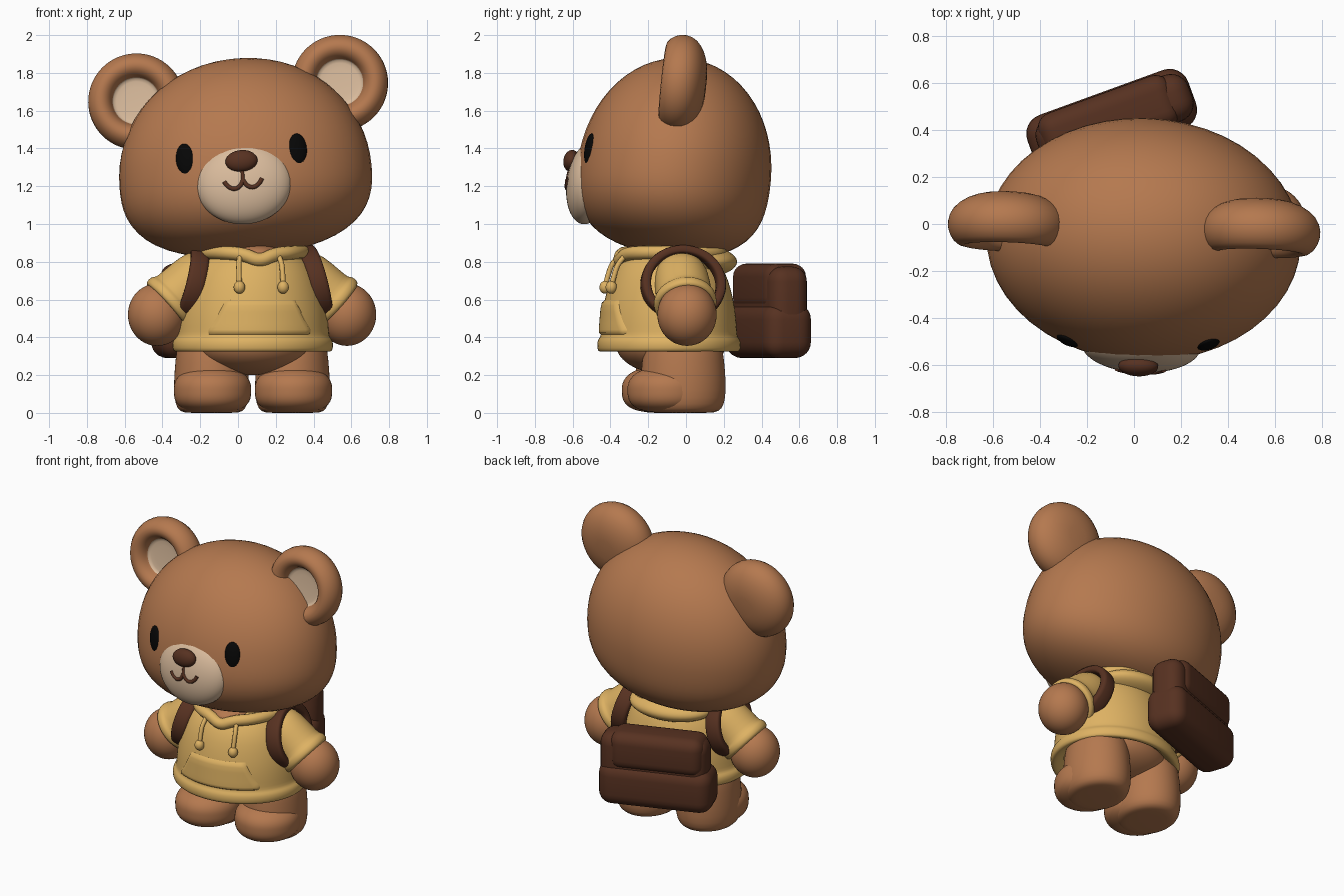
import bpy, bmesh, math
from mathutils import Matrix, Vector

if "Cube" in bpy.data.objects:
    bpy.data.objects.remove(bpy.data.objects["Cube"])

def material(name, r, g, b):
    m = bpy.data.materials.new(name)
    m.diffuse_color = (r, g, b, 1)
    m.use_nodes = True
    m.node_tree.nodes["Principled BSDF"].inputs["Base Color"].default_value = m.diffuse_color
    return m

FUR = material("brown fur", 0.46, 0.19, 0.078)
CREAM = material("cream", 0.70, 0.50, 0.335)
YELLOW = material("yellow cloth", 0.73, 0.445, 0.125)
LEATHER = material("dark brown", 0.095, 0.031, 0.015)
BLACK = material("black", 0.002, 0.002, 0.002)

def place(x, y, z, yaw=0, roll=0, pitch=0):
    return (Matrix.Translation((x, y, z)) @ Matrix.Rotation(math.radians(yaw), 4, 'Z')
            @ Matrix.Rotation(math.radians(roll), 4, 'Y') @ Matrix.Rotation(math.radians(pitch), 4, 'X'))

def finish(name, bm, mats, mat4, subdiv=0):
    bmesh.ops.recalc_face_normals(bm, faces=bm.faces)
    for f in bm.faces:
        f.smooth = True
    me = bpy.data.meshes.new(name)
    bm.to_mesh(me)
    bm.free()
    ob = bpy.data.objects.new(name, me)
    bpy.context.collection.objects.link(ob)
    for m in mats:
        me.materials.append(m)
    ob.matrix_world = mat4
    if subdiv:
        mod = ob.modifiers.new("smooth", 'SUBSURF')
        mod.levels = mod.render_levels = subdiv
    return ob

def blob(name, mat, base, centre, radii, n=2.0, down=None, n_down=None, turn=0):
    """Ellipsoid whose side profile is a superellipse; lower half may differ."""
    bm = bmesh.new()
    bmesh.ops.create_uvsphere(bm, u_segments=48, v_segments=32, radius=1)
    for v in bm.verts:
        low = v.co.z < 0
        e = (n_down or n) if low else n
        v.co *= (math.hypot(v.co.x, v.co.y) ** e + abs(v.co.z) ** e) ** (-1 / e)
        v.co = (v.co.x * radii[0], v.co.y * radii[1],
                v.co.z * (down if low and down else radii[2]))
    return finish(name, bm, [mat], base @ place(*centre, yaw=turn))

def lathe(name, mats, mat4, profile, rule=None, subdiv=1):
    """Spin (radius, height) points about local z."""
    bm = bmesh.new()
    n = 40
    rings = [[bm.verts.new((r * math.cos(2 * math.pi * i / n), r * math.sin(2 * math.pi * i / n), z))
              for i in range(n)] for r, z in profile]
    for a, b in zip(rings, rings[1:]):
        for i in range(n):
            bm.faces.new((a[i], a[(i + 1) % n], b[(i + 1) % n], b[i]))
    bmesh.ops.remove_doubles(bm, verts=bm.verts, dist=1e-5)
    if rule:
        for f in bm.faces:
            f.material_index = rule(f.calc_center_median())
    return finish(name, bm, mats, mat4, subdiv)

def tube(name, mat, base, points, radius, cyclic=False):
    cu = bpy.data.curves.new(name, 'CURVE')
    cu.dimensions = '3D'
    cu.bevel_depth, cu.bevel_resolution, cu.use_fill_caps = radius, 4, True
    sp = cu.splines.new('NURBS')
    sp.points.add(len(points) - 1)
    for p, co in zip(sp.points, points):
        p.co = (*co, 1)
    sp.order_u, sp.use_endpoint_u, sp.use_cyclic_u, sp.resolution_u = 3, not cyclic, cyclic, 8
    cu.materials.append(mat)
    ob = bpy.data.objects.new(name, cu)
    bpy.context.collection.objects.link(ob)
    ob.matrix_world = base
    bpy.ops.object.select_all(action='DESELECT')
    ob.select_set(True)
    bpy.context.view_layer.objects.active = ob
    bpy.ops.object.convert(target='MESH')

def soft_box(name, mat, base, centre, size, bevel):
    bm = bmesh.new()
    bmesh.ops.create_cube(bm, size=1)
    for v in bm.verts:
        v.co = Vector(v.co[i] * size[i] for i in range(3))
    bmesh.ops.bevel(bm, geom=bm.edges[:], offset=bevel, segments=6, profile=0.5, affect='EDGES')
    return finish(name, bm, [mat], base @ place(*centre))

HEAD = place(0.04, -0.066, 1.25, yaw=-1.5, roll=-5.2, pitch=-8)
BODY = place(0.078, -0.09, 0, yaw=8)
LEGS = place(0.078, -0.09, 0, yaw=4)
PACK = place(-0.09, 0.422, 0, yaw=20)
FX = 0.0  # face centre line

# Head, muzzle and nose
blob("head", FUR, HEAD, (0, 0, 0), (0.67, 0.515, 0.63), n=2.05, down=0.41, n_down=2.6)
blob("muzzle", CREAM, HEAD, (FX, -0.442, -0.095), (0.255, 0.115, 0.22))
blob("nose", LEATHER, HEAD, (FX, -0.547, 0.008), (0.085, 0.043, 0.058))

# Mouth drawn on the muzzle surface
def on_muzzle(x, z):
    return (FX + x, -0.439 - 0.115 * math.sqrt(1 - (x / 0.255) ** 2 - ((z + 0.095) / 0.22) ** 2), z)

smile = [(-0.1, -0.094), (-0.088, -0.119), (-0.05, -0.142), (-0.012, -0.125), (0, -0.094)]
for side in (-1, 1):
    tube("smile", LEATHER, HEAD, [on_muzzle(side * x, z) for x, z in smile], 0.012)
tube("lip_line", LEATHER, HEAD, [on_muzzle(0, z) for z in (-0.03, -0.07, -0.105)], 0.01)

# Eyes and ears
ear_profile = [(0, 0.122), (0.10, 0.119), (0.18, 0.095), (0.24, 0.05), (0.262, -0.01), (0.25, -0.07),
               (0.21, -0.115), (0.165, -0.112), (0.135, -0.08), (0.125, -0.045), (0.118, -0.038), (0, -0.035)]
for side in (-1, 1):
    ex, ez = side * 0.30, 0.058
    ey = -0.515 * math.sqrt(1 - (ex / 0.67) ** 2 - (ez / 0.63) ** 2)
    blob("eye", BLACK, HEAD, (ex, ey + 0.008, ez), (0.05, 0.022, 0.083), turn=side * 20)
    lathe("ear", [FUR, CREAM], HEAD @ place(side * 0.541, 0.002, 0.452, pitch=-88),
          ear_profile, lambda c: int(c.z < 0 and math.hypot(c.x, c.y) < 0.122))

# Hoodie torso with hem
SQ = 0.89
torso = [(0.34, 0.36), (0.385, 0.325), (0.418, 0.322), (0.428, 0.34), (0.428, 0.38), (0.414, 0.397),
         (0.405, 0.41), (0.404, 0.45), (0.395, 0.55), (0.37, 0.65), (0.335, 0.75), (0.27, 0.83),
         (0.19, 0.87), (0, 0.88)]
lathe("hoodie", [YELLOW], BODY @ Matrix.Diagonal((1, SQ, 1, 1)), torso)

def torso_radius(z):
    for (r0, z0), (r1, z1) in zip(torso[6:], torso[7:]):
        if z0 <= z <= z1:
            return r0 + (r1 - r0) * (z - z0) / (z1 - z0)
    return 0.4

# Front pocket wrapped round the torso
bm = bmesh.new()
grid = []
for j in range(13):
    v = j / 12
    z = 0.408 + 0.192 * v
    half = 0.28 - 0.09 * max(0, (v - 0.2) / 0.8) ** 0.8
    row = []
    for i in range(25):
        u = i / 12 - 1
        lift = -0.006 if j in (0, 12) or abs(u) > 0.99 else 0.012
        r = torso_radius(z)
        a = math.asin(u * half / r)
        row.append(bm.verts.new(((r + lift) * math.sin(a), -(r + lift) * SQ * math.cos(a), z)))
    grid.append(row)
for a, b in zip(grid, grid[1:]):
    for i in range(24):
        bm.faces.new((a[i], a[i + 1], b[i + 1], b[i]))
finish("pocket", bm, [YELLOW], BODY)

# Hood, collar and neck
blob("hood", YELLOW, BODY, (0, 0.16, 0.80), (0.28, 0.20, 0.085))
blob("neck", FUR, BODY, (0, -0.09, 0.84), (0.13, 0.165, 0.06))
collar = [(0, -0.265, 0.80), (0.08, -0.245, 0.84), (0.19, -0.19, 0.85), (0.27, -0.05, 0.85), (0.27, 0.12, 0.85),
          (0.15, 0.27, 0.845)]
tube("collar", YELLOW, BODY, collar + [(-x, y, z) for x, y, z in collar[:0:-1]], 0.036, cyclic=True)

# Paired parts: strings, sleeves, paws, straps, legs
sleeve = [(0, 0), (0.12, 0), (0.145, 0.08), (0.148, 0.2), (0.15, 0.255), (0.164, 0.262), (0.168, 0.285),
          (0.164, 0.31), (0.14, 0.318), (0.12, 0.30)]
strap = [(0.175, -0.04), (0.175, 0.04), (0.185, 0.05), (0.218, 0.05), (0.228, 0.04), (0.228, -0.04),
         (0.218, -0.05), (0.185, -0.05), (0.175, -0.04)]
leg = [(0, 0), (0.13, 0), (0.165, 0.006), (0.192, 0.04), (0.20, 0.12), (0.196, 0.22), (0.186, 0.33), (0.17, 0.40),
       (0, 0.42)]
for side in (-1, 1):
    tube("drawstring", YELLOW, BODY, [(side * x, y, z) for x, y, z in
         ((0.10, -0.24, 0.84), (0.115, -0.285, 0.80), (0.117, -0.31, 0.73), (0.117, -0.325, 0.67))], 0.014)
    blob("string_bead", YELLOW, BODY, (side * 0.117, -0.325, 0.665), (0.03, 0.03, 0.034))
    aim = Vector((side * 0.745, 0, -0.667)).to_track_quat('Z', 'Y').to_matrix().to_4x4()
    lathe("sleeve", [YELLOW], BODY @ place(side * 0.225, 0.025, 0.775) @ aim, sleeve)
    blob("paw", FUR, BODY, (side * 0.507, 0.025, 0.52), (0.155, 0.157, 0.165))
    lathe("strap", [LEATHER], BODY @ place(side * 0.33, 0.03, 0.68, roll=90 - side * 14)
          @ Matrix.Diagonal((0.92, 1.0, 1, 1)), strap)
    lathe("leg", [FUR], LEGS @ place(side * 0.215, 0.06, 0) @ Matrix.Diagonal((1, 1.14, 1, 1)), leg)
    blob("foot", FUR, LEGS, (side * 0.215, -0.02, 0.125), (0.205, 0.215, 0.123), n=2.3, n_down=3)
blob("belly", FUR, LEGS, (0, 0.01, 0.36), (0.33, 0.29, 0.10), down=0.16)

# Backpack: pouch, upper bag and flap
soft_box("backpack_pouch", LEATHER, PACK, (0, 0.015, 0.435), (0.73, 0.265, 0.29), 0.085)
soft_box("backpack_top", LEATHER, PACK, (0.015, 0.02, 0.575), (0.69, 0.21, 0.40), 0.08)
soft_box("backpack_flap", LEATHER, PACK, (-0.01, 0.025, 0.665), (0.60, 0.235, 0.25), 0.07)
